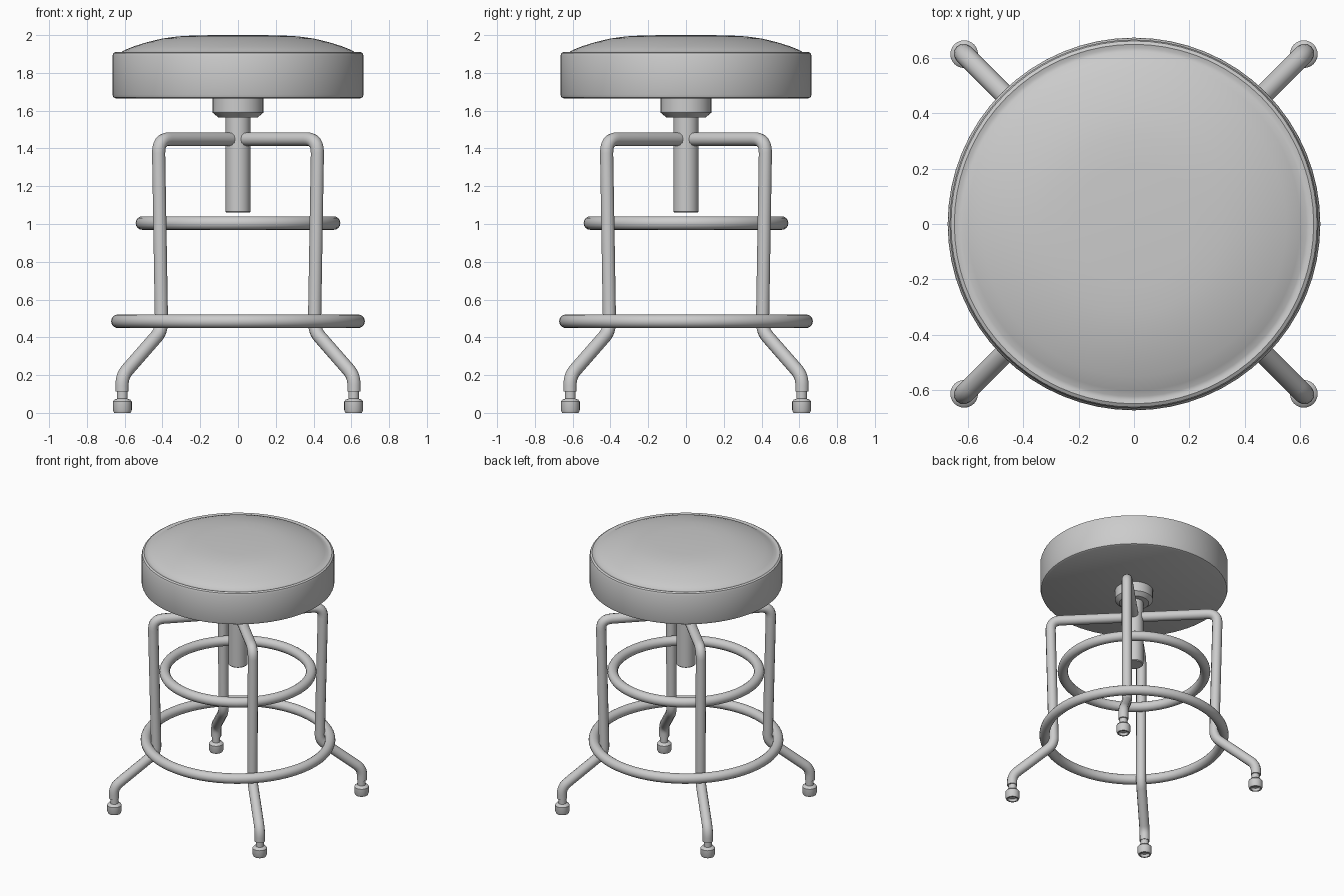
import bpy, bmesh, math
from mathutils import Vector, Matrix

if "Cube" in bpy.data.objects:
    bpy.data.objects.remove(bpy.data.objects["Cube"])

GREY = (0.6, 0.6, 0.6, 1.0)
grey = bpy.data.materials.new("plain grey")
grey.use_nodes = True
grey.diffuse_color = GREY
grey.node_tree.nodes["Principled BSDF"].inputs["Base Color"].default_value = GREY

TUBE = 0.036


def finish(obj, angle=35):
    """Give an object the material and smooth its rounded faces."""
    obj.data.materials.clear()
    obj.data.materials.append(grey)
    bpy.ops.object.select_all(action="DESELECT")
    obj.select_set(True)
    bpy.context.view_layer.objects.active = obj
    bpy.ops.object.shade_smooth_by_angle(angle=math.radians(angle))
    return obj


def lathe(name, profile, steps=32, location=(0, 0, 0), angle=35):
    """Spin a (radius, height) profile around the vertical axis."""
    bm = bmesh.new()
    verts = [bm.verts.new((r, 0, z)) for r, z in profile]
    edges = [bm.edges.new(pair) for pair in zip(verts, verts[1:])]
    bmesh.ops.spin(bm, geom=verts + edges, cent=(0, 0, 0), axis=(0, 0, 1),
                   angle=math.tau, steps=steps, use_duplicate=False)
    bmesh.ops.remove_doubles(bm, verts=bm.verts, dist=0.0005)
    bmesh.ops.recalc_face_normals(bm, faces=bm.faces)
    mesh = bpy.data.meshes.new(name)
    bm.to_mesh(mesh)
    bm.free()
    obj = bpy.data.objects.new(name, mesh)
    obj.location = location
    bpy.context.collection.objects.link(obj)
    return finish(obj, angle)


def rounded(path, radii, steps=6):
    """Replace each inner corner of a path with a curved bend."""
    pts = [Vector(p) for p in path]
    out = [pts[0]]
    for a, b, c, r in zip(pts, pts[1:], pts[2:], radii):
        start = b + (a - b).normalized() * r
        end = b + (c - b).normalized() * r
        for i in range(steps + 1):
            t = i / steps
            out.append(start * (1 - t) ** 2 + b * 2 * t * (1 - t) + end * t ** 2)
    return out + [pts[-1]]


def tube(name, points):
    """Sweep a round tube along a path and turn it into a mesh."""
    curve = bpy.data.curves.new(name, "CURVE")
    curve.dimensions = "3D"
    curve.bevel_depth = TUBE
    curve.bevel_resolution = 4
    curve.use_fill_caps = True
    spline = curve.splines.new("POLY")
    spline.points.add(len(points) - 1)
    for point, co in zip(spline.points, points):
        point.co = (*co, 1)
    obj = bpy.data.objects.new(name, curve)
    bpy.context.collection.objects.link(obj)
    bpy.ops.object.select_all(action="DESELECT")
    obj.select_set(True)
    bpy.context.view_layer.objects.active = obj
    bpy.ops.object.convert(target="MESH")
    return finish(bpy.context.object)


# Padded seat with a rolled rim, a seam and a domed top
lathe("seat", [(0, 1.665), (0.648, 1.665), (0.66, 1.671), (0.665, 1.685),
               (0.665, 1.89), (0.66, 1.904), (0.648, 1.911), (0.635, 1.907),
               (0.622, 1.908), (0.6, 1.921), (0.55, 1.941), (0.48, 1.963),
               (0.4, 1.982), (0.32, 1.993), (0.22, 1.999), (0, 2.0)], 72)

# Collar and screw post under the seat
lathe("seat_collar", [(0, 1.565), (0.105, 1.565), (0.135, 1.59),
                      (0.135, 1.67), (0, 1.67)], angle=30)
lathe("screw_post", [(0, 1.06), (0.06, 1.06), (0.066, 1.066),
                     (0.066, 1.6), (0, 1.6)])

# Bent legs on the diagonals, with a cupped foot under each
leg_path = rounded([(0.058, 0, 1.449), (0.596, 0, 1.449), (0.572, 0, 0.435),
                    (0.869, 0, 0.195), (0.869, 0, 0.113)],
                   [0.075, 0.05, 0.05])
foot_profile = [(0, 0.125), (0.028, 0.125), (0.028, 0.075), (0.042, 0.07),
                (0.05, 0.06), (0.05, 0.015), (0.044, 0.0), (0.034, 0.0),
                (0.03, 0.02), (0, 0.02)]
corners = ["back_left", "back_right", "front_right", "front_left"]
for i, corner in enumerate(corners):
    turn = Matrix.Rotation(math.radians(45 + 90 * i), 3, "Z")
    tube(corner + "_leg", [turn @ p for p in leg_path])
    lathe(corner + "_foot", foot_profile, 24, turn @ Vector((0.866, 0, 0)))

# Upper brace ring inside the legs and foot ring outside them
for name, radius, height in (("brace_ring", 0.506, 1.005),
                             ("foot_ring", 0.636, 0.485)):
    bpy.ops.mesh.primitive_torus_add(major_radius=radius, minor_radius=TUBE,
                                     major_segments=64, minor_segments=16,
                                     location=(0, 0, height))
    ring = bpy.context.object
    ring.name = name
    finish(ring)
